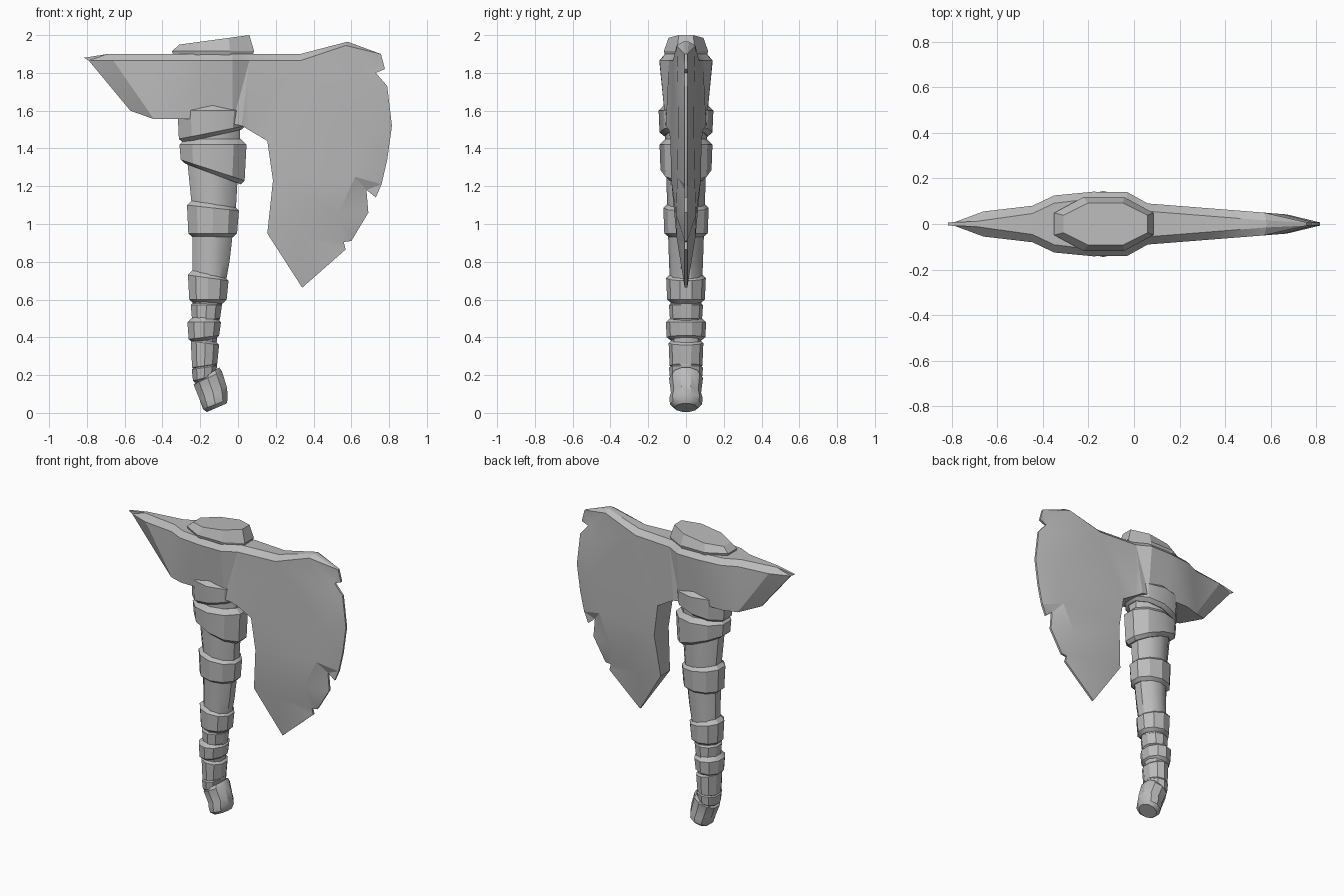
import bpy, bmesh, math
from mathutils import Vector

cube = bpy.data.objects.get("Cube")
if cube:
    bpy.data.objects.remove(cube)

grey = bpy.data.materials.new("plain_grey")
grey.use_nodes = True
TONE = (0.5, 0.5, 0.5, 1)
grey.diffuse_color = TONE
grey.node_tree.nodes["Principled BSDF"].inputs["Base Color"].default_value = TONE


def finish(bm, name, angle):
    bmesh.ops.recalc_face_normals(bm, faces=bm.faces)
    mesh = bpy.data.meshes.new(name)
    bm.to_mesh(mesh)
    bm.free()
    mesh.materials.append(grey)
    obj = bpy.data.objects.new(name, mesh)
    bpy.context.collection.objects.link(obj)
    bpy.ops.object.select_all(action="DESELECT")
    bpy.context.view_layer.objects.active = obj
    obj.select_set(True)
    bpy.ops.object.shade_smooth_by_angle(angle=math.radians(angle))
    return obj


def loft(name, rings, sides=10, angle=35):
    """Each ring: left x, left z, right x, right z, half depth."""
    bm = bmesh.new()
    loops = []
    for xl, zl, xr, zr, depth in rings:
        loop = []
        for i in range(sides):
            a = math.tau * (i + 0.5) / sides
            t = 0.5 + 0.5 * math.cos(a) / math.cos(math.pi / sides)
            loop.append(bm.verts.new((xl + (xr - xl) * t, depth * math.sin(a),
                                      zl + (zr - zl) * t)))
        loops.append(loop)
    for low, high in zip(loops, loops[1:]):
        for i in range(sides):
            j = (i + 1) % sides
            bm.faces.new((low[i], low[j], high[j], high[i]))
    bm.faces.new(loops[0])
    bm.faces.new(loops[-1])
    return finish(bm, name, angle)


# Curved handle
loft("handle_shaft", [
    (-0.28, 1.9, 0.02, 1.9, 0.11), (-0.28, 1.45, 0.01, 1.45, 0.11),
    (-0.245, 1.1, -0.01, 1.1, 0.1), (-0.24, 0.8, -0.045, 0.8, 0.09),
    (-0.24, 0.55, -0.09, 0.55, 0.08), (-0.24, 0.35, -0.115, 0.36, 0.08),
    (-0.225, 0.2, -0.11, 0.25, 0.075)])
loft("handle_foot", [
    (-0.21, 0.17, -0.1, 0.24, 0.075), (-0.235, 0.15, -0.085, 0.22, 0.09),
    (-0.205, 0.075, -0.06, 0.14, 0.08), (-0.2, 0.06, -0.055, 0.1, 0.088),
    (-0.185, 0.02, -0.055, 0.07, 0.085), (-0.165, 0.005, -0.06, 0.05, 0.06)])

# Wrapped bands: left x, top z, bottom z, right x, top z, bottom z, half depth
BANDS = [
    (-0.32, 1.6, 1.45, 0.05, 1.6, 1.52, 0.145),
    (-0.31, 1.42, 1.34, 0.045, 1.42, 1.23, 0.14),
    (-0.27, 1.1, 0.95, 0.005, 1.07, 0.95, 0.12),
    (-0.265, 0.73, 0.6, -0.05, 0.7, 0.6, 0.105),
    (-0.25, 0.57, 0.49, -0.085, 0.57, 0.5, 0.09),
    (-0.268, 0.48, 0.39, -0.09, 0.48, 0.41, 0.107),
    (-0.25, 0.38, 0.24, -0.1, 0.36, 0.26, 0.092),
    (-0.245, 0.23, 0.17, -0.11, 0.25, 0.2, 0.09)]
for n, (xl, lt, lb, xr, rt, rb, d) in enumerate(BANDS, 1):
    s = 0.03
    loft(f"handle_band_{n}", [
        (xl + s, lt + s, xr - s, rt + s, d - s), (xl, lt, xr, rt, d),
        (xl + 0.007, lb, xr - 0.01, rb, d - 0.005),
        (xl + s, lb - 0.02, xr - s, rb - 0.02, d - s)], angle=30)

# Slanted cap above the head
loft("handle_cap", [
    (-0.33, 1.86, 0.065, 1.86, 0.11), (-0.35, 1.915, 0.085, 1.915, 0.127),
    (-0.31, 1.95, 0.06, 2.0, 0.1)], sides=8, angle=20)

# Axe head: flat panels in x, z, later given thickness
TOP = [(-0.815, 1.88), (-0.69, 1.9), (0.33, 1.9), (0.58, 1.965)]
RIM = [(-0.79, 1.865), (-0.66, 1.865), (0.33, 1.865), (0.57, 1.945)]
CREASE = [RIM[3], (0.65, 1.75), (0.67, 1.5), (0.62, 1.25), (0.53, 1.05),
          (0.33, 0.93), (0.155, 0.95)]
EDGE = [TOP[3], (0.757, 1.9), (0.778, 1.82), (0.73, 1.8), (0.79, 1.73),
        (0.815, 1.52), (0.79, 1.34), (0.76, 1.21), (0.73, 1.14), (0.68, 1.18),
        (0.69, 1.06), (0.6, 0.91), (0.56, 0.905), (0.57, 0.865), (0.34, 0.663)]
UNDER = [(0.185, 1.23), (0.155, 1.44), (0.02, 1.52), (-0.18, 1.555), (-0.445, 1.555)]
WING = (-0.57, 1.6)
PANELS = [TOP + RIM[::-1], RIM[1:] + CREASE[1:] + UNDER,
          EDGE + CREASE[::-1], [RIM[0], RIM[1], UNDER[-1], WING]]
SHARP = EDGE[1:] + [WING, TOP[0], RIM[0]]
# Half thickness along x
PROFILE = [(-0.82, 0.005), (-0.66, 0.055), (-0.445, 0.08), (-0.35, 0.125),
           (-0.18, 0.163), (-0.03, 0.14), (0.06, 0.09), (0.57, 0.05), (0.82, 0.03)]


def lerp(points, x):
    for (a, u), (b, v) in zip(points, points[1:]):
        if x <= b:
            return u + (v - u) * max(0, x - a) / (b - a)
    return points[-1][1]


def thickness(x, z):
    if any(math.hypot(x - a, z - b) < 0.002 for a, b in SHARP):
        return 0.007
    h = min(lerp(PROFILE, x), 0.05 + 0.1 * max(0, z - 0.95))
    if x < 0.6 and z > lerp(RIM, x) + 0.008:
        h = max(0.01, h - 0.034)
    return h


bm = bmesh.new()
shared = {}
for panel in PANELS:
    for p in panel:
        if p not in shared:
            shared[p] = bm.verts.new((p[0], 0, p[1]))
    bm.faces.new([shared[p] for p in panel])
for x, _ in PROFILE[2:7]:
    bmesh.ops.bisect_plane(bm, geom=bm.verts[:] + bm.edges[:] + bm.faces[:],
                           dist=0.0005, plane_co=(x, 0, 0), plane_no=(1, 0, 0))
bmesh.ops.triangulate(bm, faces=bm.faces[:])

# Mirror the panels to both sides and join them around the outline
rims = [e for e in bm.edges if e.is_boundary]
front = bm.verts[:]
panels = bm.faces[:]
back = {v: bm.verts.new(v.co) for v in front}
for f in panels:
    bm.faces.new([back[v] for v in reversed(f.verts)])
for e in rims:
    a, b = e.verts
    bm.faces.new((a, b, back[b], back[a]))
for v in front:
    h = thickness(v.co.x, v.co.z)
    v.co.y, back[v].co.y = -h, h
finish(bm, "axe_head", 20)
